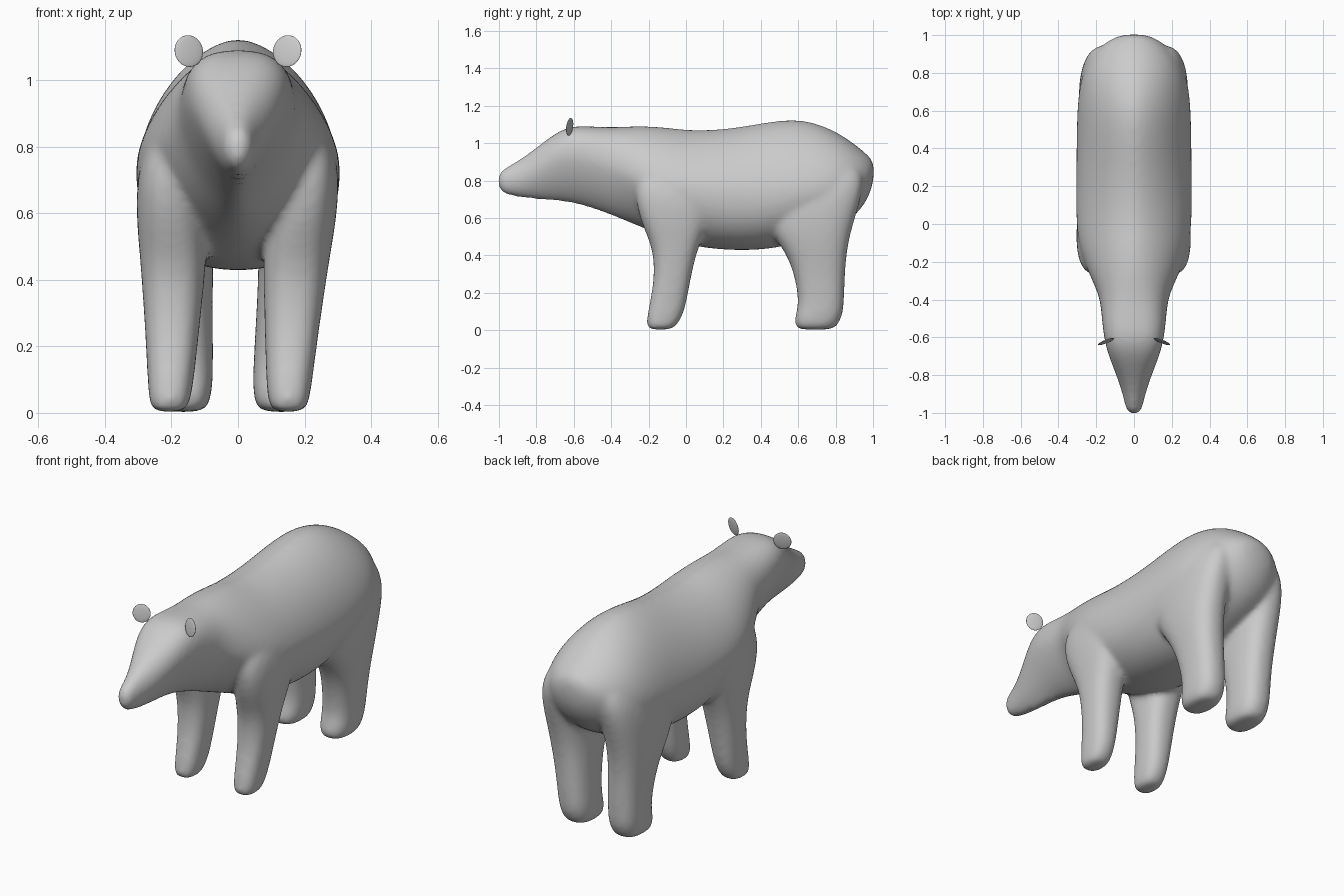
import bpy, bmesh, math

cube = bpy.data.objects.get("Cube")
if cube:
    bpy.data.objects.remove(cube, do_unlink=True)

grey = bpy.data.materials.new("plain_grey")
grey.use_nodes = True
colour = (0.6, 0.6, 0.6, 1)
grey.diffuse_color = colour
grey.node_tree.nodes["Principled BSDF"].inputs["Base Color"].default_value = colour

SEGMENTS = 28


def power(value, p):
    """Signed power that squares off or pinches a circle."""
    return math.copysign(abs(value) ** (2 / p), value)


def angles():
    return [2 * math.pi * i / SEGMENTS for i in range(SEGMENTS)]


def loft(bm, rings):
    """Skin a row of point rings into a closed tube."""
    rows = [[bm.verts.new(p) for p in ring] for ring in rings]
    for a, b in zip(rows, rows[1:]):
        for i in range(SEGMENTS):
            j = (i + 1) % SEGMENTS
            bm.faces.new((a[i], a[j], b[j], b[i]))
    bm.faces.new(rows[0][::-1])
    bm.faces.new(rows[-1])


def trunk_ring(y, top, bottom, wide, half, p_up, p_down):
    ring = []
    for t in angles():
        p = p_up if math.sin(t) >= 0 else p_down
        reach = top - wide if math.sin(t) >= 0 else wide - bottom
        ring.append((half * power(math.cos(t), p), y, wide + reach * power(math.sin(t), p)))
    return ring


def leg_ring(side, shift, z, front, back, inner, outer):
    cx, cy = (inner + outer) / 2, (front + back) / 2
    rx, ry = (outer - inner) / 2, (back - front) / 2
    dx = shift * (1 - z / 0.7)
    return [(side * (cx + rx * power(math.cos(t), 2.5)) - dx,
             cy + ry * power(math.sin(t), 2.5), z) for t in angles()]


# Trunk: y, top, bottom, widest height, half width, upper and lower roundness
trunk = [
    (-1.005, .83, .765, .80, .022, 2, 2),
    (-.985, .86, .73, .80, .043, 2, 2),
    (-.9, .905, .71, .81, .06, 2, 1.9),
    (-.8, .975, .698, .86, .095, 2.2, 1.6),
    (-.7, 1.055, .69, .93, .135, 2.5, 1.5),
    (-.61, 1.095, .68, .95, .16, 2.6, 1.5),
    (-.5, 1.09, .65, .92, .172, 2.5, 1.5),
    (-.38, 1.085, .605, .88, .182, 2.3, 1.5),
    (-.27, 1.095, .56, .82, .24, 1.9, 1.5),
    (-.12, 1.09, .50, .77, .295, 1.7, 1.7),
    (.03, 1.067, .445, .74, .31, 1.7, 2.1),
    (.25, 1.08, .423, .72, .308, 1.7, 2.3),
    (.45, 1.12, .43, .72, .306, 1.7, 2.2),
    (.62, 1.135, .47, .74, .303, 1.7, 2),
    (.78, 1.08, .53, .76, .285, 1.8, 1.9),
    (.9, 1.0, .60, .79, .225, 1.9, 1.8),
    (.975, .935, .70, .83, .135, 2, 2),
    (1.005, .90, .80, .85, .06, 2, 2),
]

# Legs: z, front, back, inner, outer
front_leg = [
    (.002, -.19, -.09, .14, .22),
    (.018, -.215, -.05, .118, .24),
    (.1, -.205, -.005, .108, .248),
    (.25, -.172, .02, .098, .262),
    (.4, -.172, .052, .088, .278),
    (.5, -.205, .09, .085, .29),
    (.6, -.25, .13, .10, .303),
    (.75, -.28, .15, .13, .305),
    (.88, -.22, .10, .14, .25),
]
rear_leg = [
    (.002, .61, .77, .095, .20),
    (.018, .58, .808, .068, .225),
    (.08, .582, .838, .06, .237),
    (.14, .605, .845, .06, .24),
    (.3, .58, .85, .065, .255),
    (.42, .53, .86, .068, .275),
    (.54, .44, .885, .065, .29),
    (.68, .42, .93, .06, .29),
    (.8, .5, .955, .05, .27),
    (.92, .56, .92, .05, .2),
]

# Body: overlapping trunk and legs fused into one smooth skin
bm = bmesh.new()
loft(bm, [trunk_ring(*row) for row in trunk])
for rows, shift in ((front_leg, .028), (rear_leg, .018)):
    for side in (1, -1):
        loft(bm, [leg_ring(side, shift, *row) for row in rows])
bmesh.ops.recalc_face_normals(bm, faces=bm.faces)
mesh = bpy.data.meshes.new("body")
bm.to_mesh(mesh)
bm.free()
body = bpy.data.objects.new("body", mesh)
bpy.context.collection.objects.link(body)
mesh.materials.append(grey)

rounding = body.modifiers.new("rounding", "SUBSURF")
rounding.levels = rounding.render_levels = 2
fuse = body.modifiers.new("fuse", "REMESH")
fuse.mode = "VOXEL"
fuse.voxel_size = 0.013
fuse.use_smooth_shade = True
soften = body.modifiers.new("soften", "SMOOTH")
soften.factor = 0.5
soften.iterations = 14

bpy.ops.object.select_all(action="DESELECT")
bpy.context.view_layer.objects.active = body
body.select_set(True)
for name in [m.name for m in body.modifiers]:
    bpy.ops.object.modifier_apply(modifier=name)
bpy.ops.object.shade_smooth()

# Ears: thin round discs, swept back toward the middle
for side, name in ((1, "left_ear"), (-1, "right_ear")):
    bpy.ops.mesh.primitive_uv_sphere_add(
        segments=32, ring_count=16, radius=1, location=(side * .148, -.622, 1.088),
        rotation=(math.radians(-8), 0, -side * math.radians(22)))
    ear = bpy.context.object
    ear.name = name
    ear.scale = (.046, .007, .048)
    ear.data.materials.append(grey)
    bpy.ops.object.shade_smooth()
